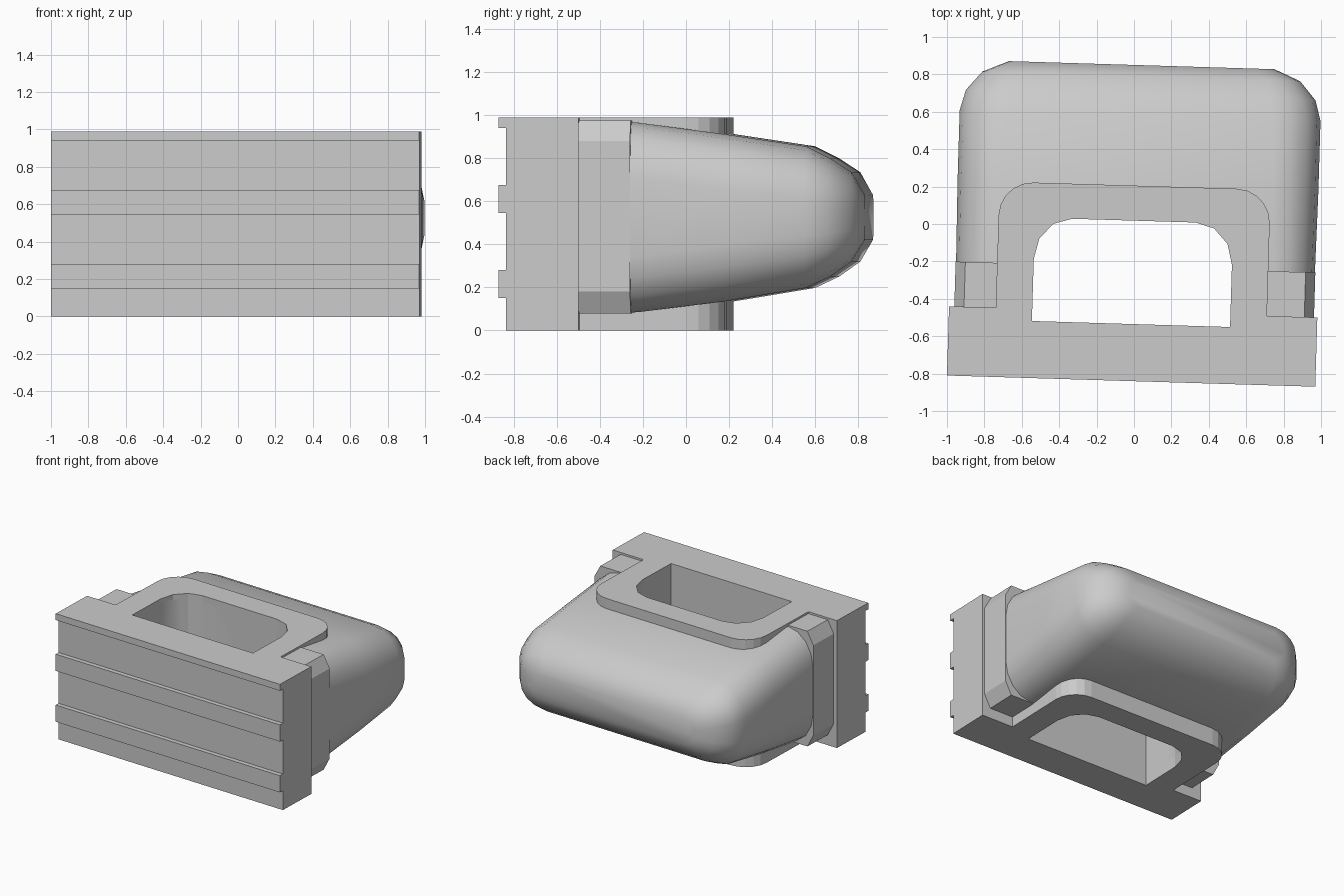
import bpy, bmesh, math
from mathutils import Matrix, Vector

cube = bpy.data.objects.get("Cube")
if cube:
    bpy.data.objects.remove(cube, do_unlink=True)

TILT = Matrix.Rotation(math.radians(-1.74), 4, 'Z')
HEIGHT = 0.99
MID_X = 0.015

grey = bpy.data.materials.new("Plain grey")
grey.use_nodes = True
grey.diffuse_color = (0.6, 0.6, 0.6, 1)
grey.node_tree.nodes["Principled BSDF"].inputs["Base Color"].default_value = (0.6, 0.6, 0.6, 1)


def loft(name, rings):
    """Skin a closed solid over matching rings of points."""
    bm = bmesh.new()
    loops = [[bm.verts.new(p) for p in ring] for ring in rings]
    n = len(loops[0])
    for a, b in zip(loops, loops[1:]):
        for i in range(n):
            j = (i + 1) % n
            bm.faces.new((a[i], a[j], b[j], b[i]))
    bm.faces.new(loops[0][::-1])
    bm.faces.new(loops[-1])
    bmesh.ops.recalc_face_normals(bm, faces=bm.faces)
    bm.transform(TILT)
    mesh = bpy.data.meshes.new(name)
    bm.to_mesh(mesh)
    bm.free()
    mesh.materials.append(grey)
    obj = bpy.data.objects.new(name, mesh)
    bpy.context.collection.objects.link(obj)
    return obj


def upright(name, outline, z0, z1):
    return loft(name, [[(x, y, z) for x, y in outline] for z in (z0, z1)])


def across(name, profile, x0, x1):
    return loft(name, [[(x, y, z) for y, z in profile] for x in (x0, x1)])


def arch(half, front, back, rx, ry, steps):
    """Outline with a straight front and two rounded rear corners."""
    right = [(half - rx + rx * math.cos(t), back - ry + ry * math.sin(t))
             for t in (math.pi / 2 * i / steps for i in range(steps + 1))]
    pts = [(half, front)] + right
    return pts + [(-x, y) for x, y in reversed(pts)]


def section(y, half, z0, z1, rx, rz, steps=4):
    """Rounded rectangle across the body at depth y."""
    ring = []
    for q, (sx, sz) in enumerate(((1, 1), (-1, 1), (-1, -1), (1, -1))):
        cx = MID_X + sx * (half - rx)
        cz = (z1 - rz) if sz > 0 else (z0 + rz)
        for i in range(steps + 1):
            t = math.pi / 2 * (q + i / steps)
            ring.append((cx + rx * math.cos(t), y, cz + rz * math.sin(t)))
    return ring


# Ribbed front slab
profile = [(-0.47, 0), (-0.805, 0)]
for low, high in ((0.15, 0.28), (0.545, 0.675), (0.94, HEIGHT)):
    profile += [(-0.805, low), (-0.84, low), (-0.84, high), (-0.805, high)]
profile[-1] = (-0.47, HEIGHT)
slab = across("front_slab", profile, -0.975, 0.995)

# Arched core rising through the body
core = upright("arched_core", arch(0.725, -0.5, 0.205, 0.18, 0.18, 5), 0, HEIGHT)

# Rounded tapering body
body = loft("rounded_body", [
    section(-0.48, 0.955, 0.08, 0.97, 0.22, 0.25),
    section(-0.2, 0.96, 0.085, 0.965, 0.22, 0.26),
    section(0.2, 0.965, 0.135, 0.912, 0.24, 0.26),
    section(0.58, 0.965, 0.198, 0.855, 0.25, 0.24),
    section(0.69, 0.935, 0.25, 0.80, 0.24, 0.2),
    section(0.79, 0.85, 0.32, 0.735, 0.18, 0.15),
    section(0.85, 0.71, 0.42, 0.63, 0.1, 0.08),
])

# Chamfered collars where the body meets the slab
collars = []
for side, label in ((1, "left"), (-1, "right")):
    pts = [(0.7, 0.08), (0.91, 0.08), (0.962, 0.18),
           (0.962, 0.88), (0.91, 0.975), (0.7, 0.975)]
    rings = [[(MID_X + side * x, y, z) for x, z in pts] for y in (-0.48, -0.23)]
    collars.append(loft(label + "_collar", rings))

# Window cut right through
window = upright("window_cutter", arch(0.53, -0.535, 0.018, 0.2, 0.22, 3), -0.2, 1.2)
window.hide_render = True
for obj in (slab, core, body):
    cut = obj.modifiers.new("Window", 'BOOLEAN')
    cut.operation = 'DIFFERENCE'
    cut.solver = 'EXACT'
    cut.object = window
    bpy.ops.object.select_all(action='DESELECT')
    obj.select_set(True)
    bpy.context.view_layer.objects.active = obj
    bpy.ops.object.modifier_apply(modifier=cut.name)
    if obj is body:
        bpy.ops.object.shade_smooth_by_angle(angle=math.radians(35))
bpy.data.objects.remove(window, do_unlink=True)
